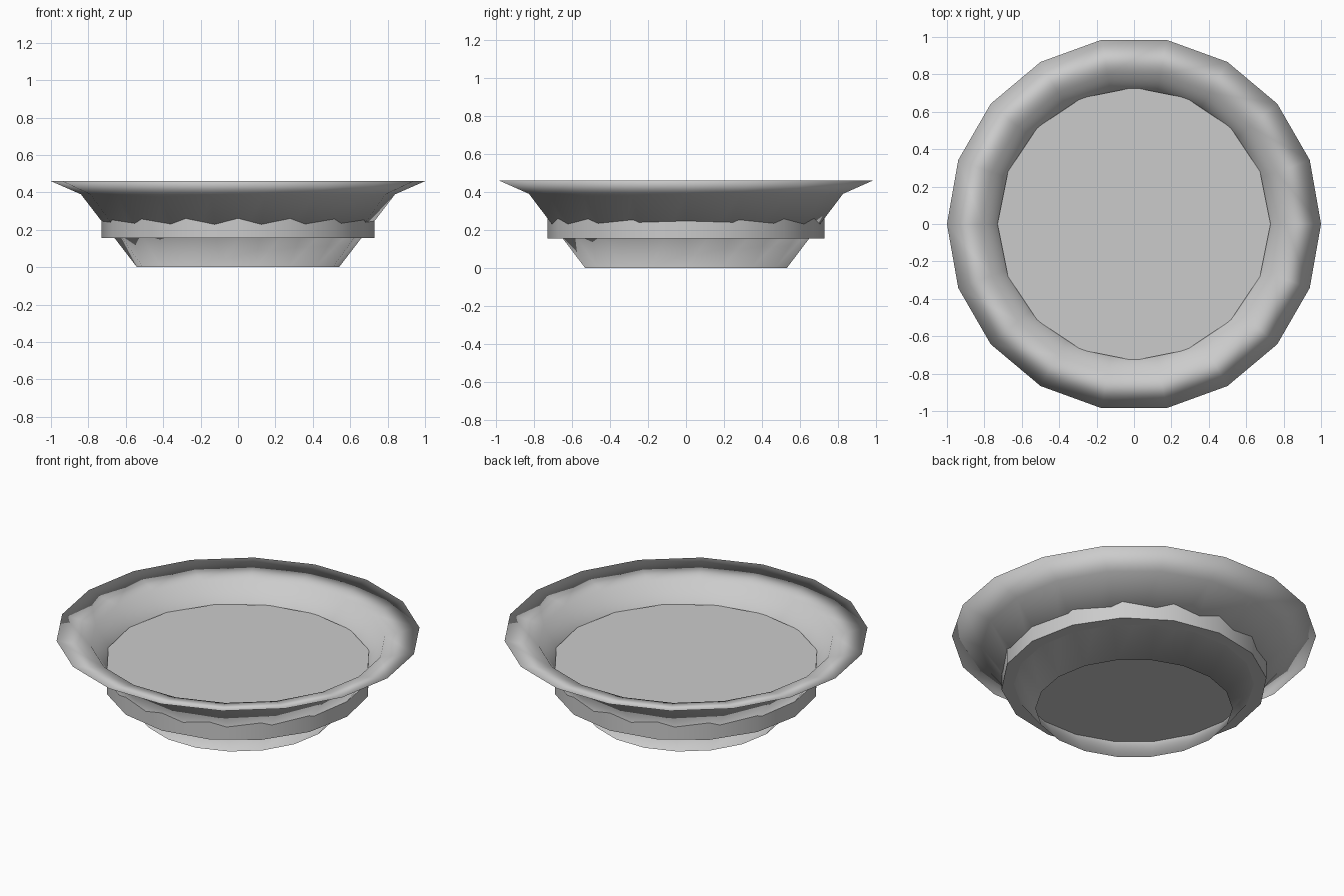
import bpy, bmesh, math

if "Cube" in bpy.data.objects:
    bpy.data.objects.remove(bpy.data.objects["Cube"])

def link(name, bm):
    bmesh.ops.recalc_face_normals(bm, faces=bm.faces)
    mesh = bpy.data.meshes.new(name)
    bm.to_mesh(mesh)
    bm.free()
    obj = bpy.data.objects.new(name, mesh)
    bpy.context.collection.objects.link(obj)
    return obj

def lathe(name, profile, sides):
    """Revolve a closed (radius, z) profile around z."""
    bm = bmesh.new()
    rings = []
    for i in range(sides):
        a = 2 * math.pi * i / sides
        rings.append([bm.verts.new((r * math.cos(a), r * math.sin(a), z)) for r, z in profile])
    n = len(profile)
    for i in range(sides):
        p, q = rings[i], rings[(i + 1) % sides]
        for j in range(n):
            k = (j + 1) % n
            bm.faces.new((p[j], q[j], q[k], p[k]))
    return link(name, bm)

# Thin flared bowl wall, open underneath, sharp at lip and foot
bowl = lathe("bowl", [(0.54, 0.0), (0.84, 0.39), (1.0, 0.46), (0.81, 0.42)], 18)
for poly in bowl.data.polygons:
    poly.use_smooth = True

# Flat disc filling the bowl and poking through its wall
bpy.ops.mesh.primitive_cylinder_add(vertices=16, radius=0.73, depth=0.15, location=(0, 0, 0.23))
filling = bpy.context.object
filling.name = "filling"
bpy.ops.object.shade_smooth_by_angle(angle=math.radians(30))
